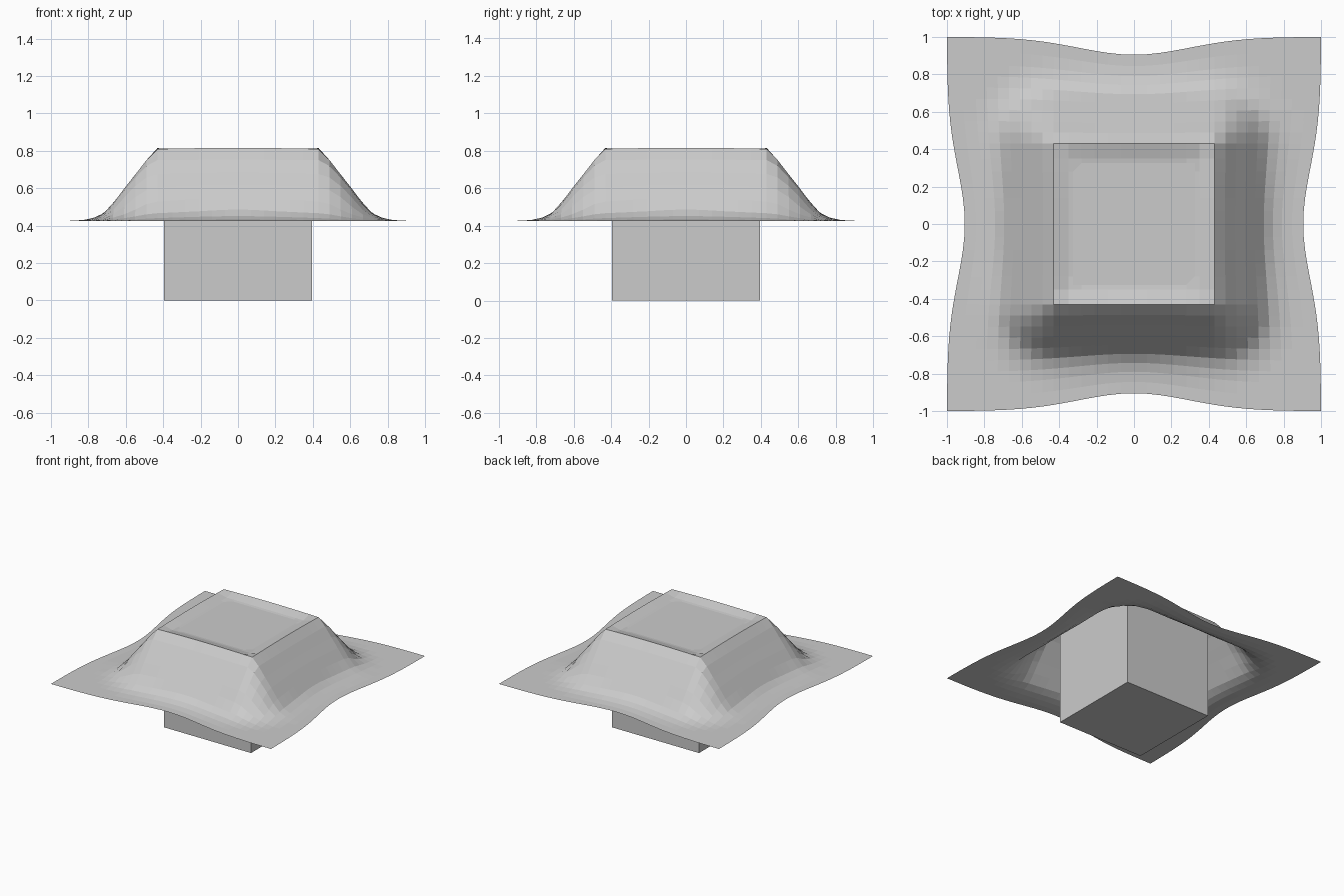
import bpy, math

if "Cube" in bpy.data.objects:
    bpy.data.objects.remove(bpy.data.objects["Cube"])

HALF = 0.395      # box half width
RIDGE = 0.43      # where the cloth folds over the box edge

# Box under the cloth
bpy.ops.mesh.primitive_cube_add(size=1, location=(0, 0, HALF))
box = bpy.context.object
box.name = "box"
box.scale = (2 * HALF,) * 3

# Grid lines of the cloth, denser along the slopes
half_lines = [0.07, 0.14, 0.21, 0.28, 0.35, RIDGE, 0.49, 0.55, 0.61,
              0.67, 0.73, 0.79, 0.85, 0.92, 1.0]
lines = [-v for v in reversed(half_lines)] + [0.0] + half_lines

# Cloth fall: distance outside the ridge -> height
fall = [(0, 0.81), (0.06, 0.75), (0.12, 0.672), (0.18, 0.597), (0.23, 0.53),
        (0.27, 0.478), (0.31, 0.452), (0.36, 0.435), (0.43, 0.426), (2, 0.425)]


def interp(table, d):
    for (a, za), (b, zb) in zip(table, table[1:]):
        if d <= b:
            return za + (zb - za) * (d - a) / (b - a)
    return table[-1][1]


def pull(u, v):
    """Draw the cloth inwards at the middle of each side."""
    t = max(0, (abs(u) - RIDGE) / (1 - RIDGE))
    inset = 0.095 * math.exp(-(v / 0.42) ** 2)
    return u - math.copysign(inset * t ** 1.5, u)


def height(x, y):
    dx, dy = max(0, abs(x) - RIDGE), max(0, abs(y) - RIDGE)
    d = math.hypot(dx, dy)
    if d > 1e-6:
        return interp(fall, d)
    m = max(abs(x), abs(y))
    # top sinks just under the box lid, with a raised rim
    along = min(abs(x), abs(y))
    rim = 0.81 + 0.006 * math.cos(along * 3.6)
    return interp([(0, 0.784), (0.28, 0.784), (0.35, 0.793), (RIDGE, rim), (1, rim)], m)


# Draped cloth
n = len(lines)
verts = []
for v in lines:
    for u in lines:
        x, y = pull(u, v), pull(v, u)
        verts.append((x, y, height(x, y)))
faces = [(j * n + i, j * n + i + 1, (j + 1) * n + i + 1, (j + 1) * n + i)
         for j in range(n - 1) for i in range(n - 1)]
mesh = bpy.data.meshes.new("cloth")
mesh.from_pydata(verts, [], faces)
cloth = bpy.data.objects.new("cloth", mesh)
bpy.context.collection.objects.link(cloth)
